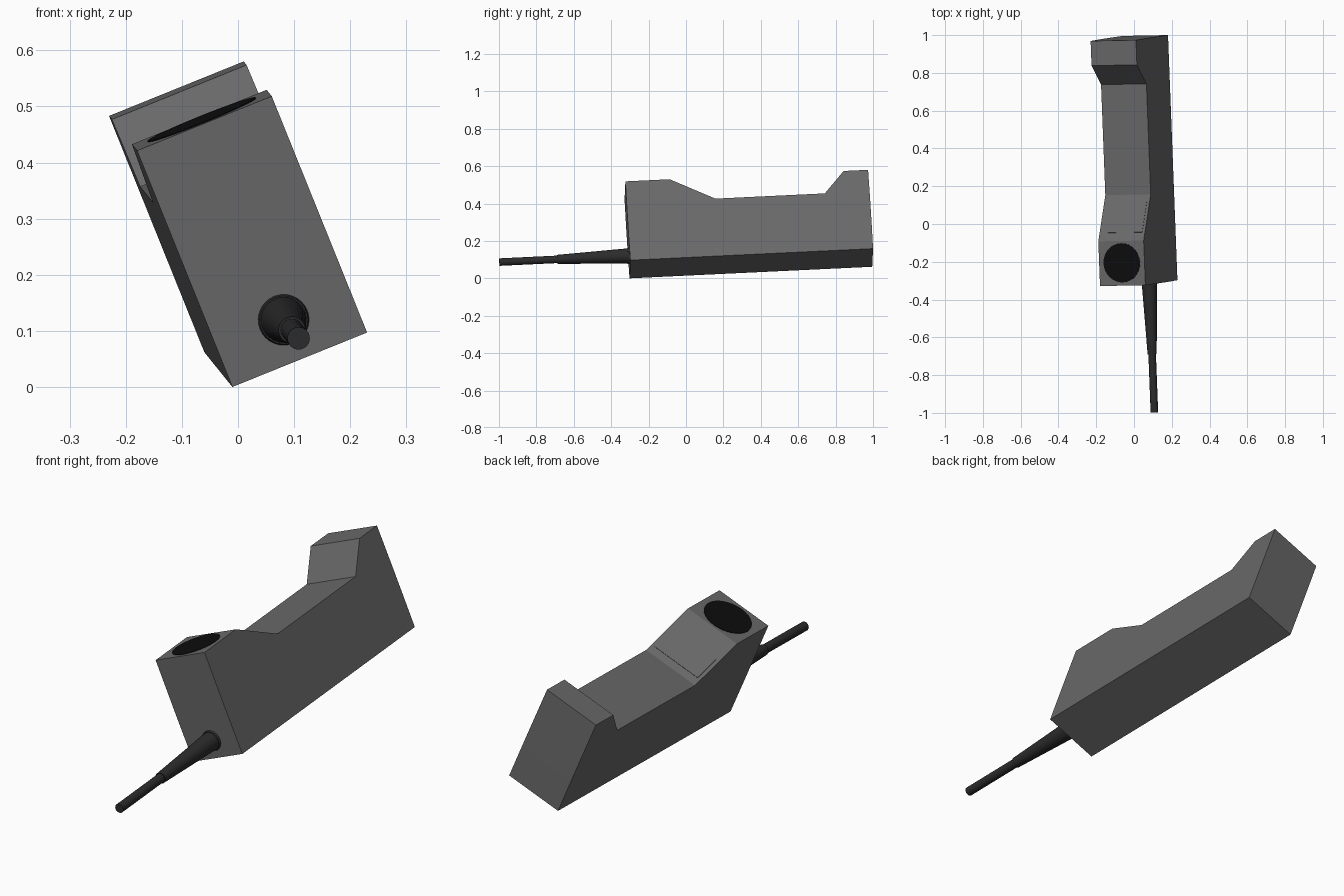
import bpy, bmesh, math
from mathutils import Matrix, Vector

if "Cube" in bpy.data.objects:
    bpy.data.objects.remove(bpy.data.objects["Cube"])

# Tilted local frame: x = width, y = length, z = height
y_ax = Vector((-0.0384, 0.998, 0.0476)).normalized()
x_ax = Vector((0.927, 0.0178, 0.375))
x_ax = (x_ax - y_ax * x_ax.dot(y_ax)).normalized()
z_ax = x_ax.cross(y_ax)
FRAME = Matrix.Translation((-0.01, -0.302, 0.0)) @ Matrix(
    (x_ax, y_ax, z_ax)).transposed().to_4x4()
WIDTH, LENGTH, HIGH, LOW = 0.259, 1.30, 0.455, 0.331


def material(name, value):
    m = bpy.data.materials.new(name)
    m.diffuse_color = (value, value, value, 1)
    m.use_nodes = True
    m.node_tree.nodes["Principled BSDF"].inputs["Base Color"].default_value = m.diffuse_color
    return m


BODY = material("dark_grey", 0.14)
RUBBER = material("rubber", 0.025)
BLACK = material("black", 0.004)


def finish(name, bm, mat, smooth=False):
    bmesh.ops.recalc_face_normals(bm, faces=bm.faces)
    mesh = bpy.data.meshes.new(name)
    bm.to_mesh(mesh)
    bm.free()
    ob = bpy.data.objects.new(name, mesh)
    bpy.context.collection.objects.link(ob)
    mesh.materials.append(mat)
    ob.matrix_world = FRAME
    if smooth:
        bpy.context.view_layer.objects.active = ob
        ob.select_set(True)
        bpy.ops.object.shade_smooth_by_angle(angle=math.radians(35))
        ob.select_set(False)
    return ob


def extrude_profile(name, points, x0, x1, mat):
    """Extrude a side profile of (length, height) points across the width."""
    bm = bmesh.new()
    face = bm.faces.new([bm.verts.new((x0, y, z)) for y, z in points])
    ext = bmesh.ops.extrude_face_region(bm, geom=[face])
    verts = [v for v in ext["geom"] if isinstance(v, bmesh.types.BMVert)]
    bmesh.ops.translate(bm, verts=verts, vec=(x1 - x0, 0, 0))
    return finish(name, bm, mat)


def frustum(name, start, end, r0, r1, mat):
    """Round tapered part between two points in the local frame."""
    start, end = Vector(start), Vector(end)
    axis = end - start
    rot = axis.to_track_quat("Z", "Y").to_matrix().to_4x4()
    bm = bmesh.new()
    bmesh.ops.create_cone(bm, cap_ends=True, segments=32, radius1=r0, radius2=r1,
                          depth=axis.length,
                          matrix=Matrix.Translation((start + end) / 2) @ rot)
    return finish(name, bm, mat, True)


# Handset body with two raised ends; the end faces bulge very slightly
top_a, top_b = Vector((0.237, HIGH)), Vector((0.475, LOW))
extrude_profile("handset_body", [
    (0, 0), (-0.001, 0.155), (-0.001, 0.281), (0, HIGH), top_a, top_b,
    (1.061, LOW), (1.169, HIGH), (LENGTH, HIGH),
    (LENGTH + 0.001, 0.281), (LENGTH + 0.001, 0.155), (LENGTH, 0)], 0, WIDTH, BODY)

# Thin panel on the sloping face
normal = Vector((0.124, 0.238)).normalized() * 0.002
p, q = top_a.lerp(top_b, 0.18), top_a.lerp(top_b, 0.87)
extrude_profile("slope_panel", [p - normal, p + normal, q + normal, q - normal],
                0.015, WIDTH - 0.015, BODY)

# Round speaker on the front raised end
cx = WIDTH / 2
frustum("speaker_disc", (cx, 0.121, HIGH - 0.01), (cx, 0.121, HIGH + 0.002),
        0.104, 0.104, BLACK)

# Cable collar, tapered strain relief and cable leaving the front end
cz = 0.077
frustum("cable_collar", (cx, 0.01, cz), (cx, -0.010, cz), 0.048, 0.043, RUBBER)
frustum("strain_relief", (cx, 0.0, cz), (cx, -0.385, cz), 0.041, 0.024, RUBBER)
frustum("cable", (cx, -0.36, cz), (cx, -0.695, cz), 0.020, 0.020, RUBBER)
